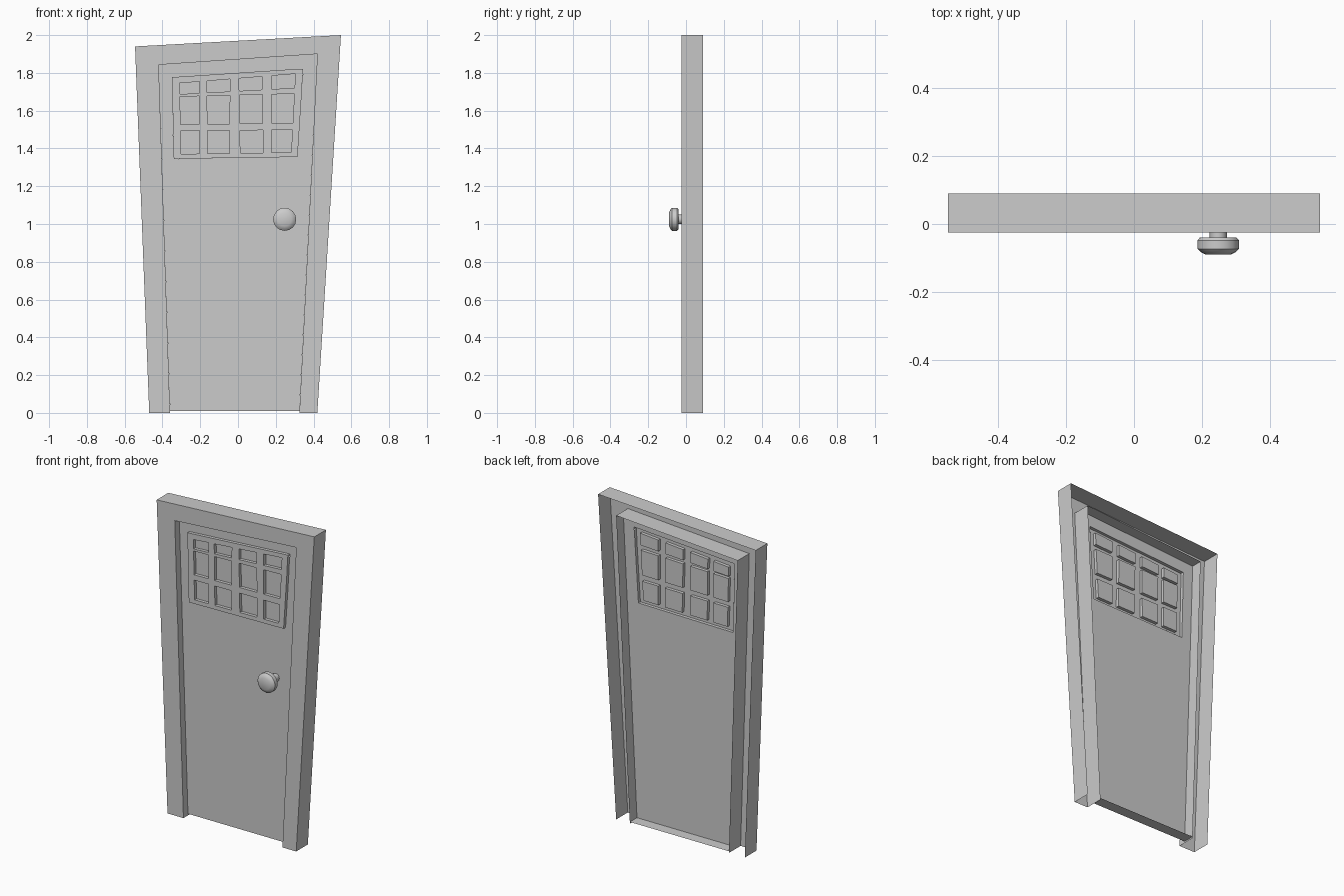
import bpy, bmesh, math
from mathutils import Vector

if "Cube" in bpy.data.objects:
    bpy.data.objects.remove(bpy.data.objects["Cube"])

FRONT, BACK, SHEET, PANEL = -0.025, 0.09, 0.02, 0.0


def finish(name, bm):
    me = bpy.data.meshes.new(name)
    bm.to_mesh(me)
    bm.free()
    ob = bpy.data.objects.new(name, me)
    bpy.context.collection.objects.link(ob)
    return ob


def row(bm, pts, y):
    return [bm.verts.new((x, y, z)) for x, z in pts]


def bridge(bm, a, b, closed=False):
    n = len(a)
    for i in range(n if closed else n - 1):
        j = (i + 1) % n
        bm.faces.new((a[i], a[j], b[j], b[i]))


# crooked door frame: outer wall, front face and inner wall, open at the back
outer = [(-0.47, 0), (-0.545, 1.94), (0.545, 2.0), (0.42, 0)]
inner = [(-0.36, 0), (-0.42, 1.843), (0.42, 1.9), (0.325, 0)]
bm = bmesh.new()
rows = [row(bm, outer, BACK), row(bm, outer, FRONT),
        row(bm, inner, FRONT), row(bm, inner, BACK)]
for a, b in zip(rows, rows[1:]):
    bridge(bm, a, b)
finish("door_frame", bm)

# door sheet around the window panel, with a bottom lip running backwards
slab = [(-0.36, 0.01), (-0.42, 1.843), (0.42, 1.9), (0.325, 0.01)]
panel = [(-0.34, 1.345), (-0.35, 1.777), (0.345, 1.822), (0.315, 1.355)]
bm = bmesh.new()
a = row(bm, slab, SHEET)
bridge(bm, a, row(bm, panel, SHEET), closed=True)
lip = row(bm, [slab[0], slab[3]], BACK)
bm.faces.new((a[0], a[3], lip[1], lip[0]))
finish("door_sheet", bm)

# raised window panel: columns (x at top, x at bottom), rows (z at left, z at right)
cols = [(-0.35, -0.34), (-0.31, -0.30), (-0.205, -0.203), (-0.165, -0.16),
        (-0.043, -0.045), (0.005, 0.013), (0.127, 0.133), (0.178, 0.178),
        (0.305, 0.28), (0.345, 0.315)]
lines = [(1.777, 1.822), (1.742, 1.797), (1.685, 1.722), (1.673, 1.69),
         (1.526, 1.536), (1.493, 1.498), (1.37, 1.38), (1.345, 1.355)]
bm = bmesh.new()
grid = []
for j, (zl, zr) in enumerate(lines):
    t = (1.8 - (zl + zr) / 2) / 0.45
    pts = []
    for i, (xt, xb) in enumerate(cols):
        x = xt + (xb - xt) * t if 0 < j < 7 else (xt, xb)[j == 7]
        pts.append((x, zl + (zr - zl) * (x + 0.35) / 0.68))
    if j in (0, 7):
        pts[0], pts[-1] = (panel[1], panel[2]) if j == 0 else (panel[0], panel[3])
    grid.append(row(bm, pts, PANEL))
panes = []
for j in range(7):
    for i in range(9):
        f = bm.faces.new((grid[j][i], grid[j + 1][i], grid[j + 1][i + 1], grid[j][i + 1]))
        if i % 2 and j % 2:
            panes.append(f)
# side walls back to the door sheet
border = [e for e in bm.edges if e.is_boundary]
ext = bmesh.ops.extrude_edge_only(bm, edges=border)["geom"]
for v in ext:
    if isinstance(v, bmesh.types.BMVert):
        v.co.y = SHEET
# recessed panes, each with its own reveal walls
for f in panes:
    new = bmesh.ops.extrude_discrete_faces(bm, faces=[f])["faces"][0]
    for v in new.verts:
        v.co.y = SHEET
bmesh.ops.dissolve_limit(bm, angle_limit=0.001, verts=[], edges=[])
finish("window_panel", bm)

# door knob: lathed profile (radius, y)
profile = [(0.025, SHEET), (0.025, -0.04), (0.054, -0.04), (0.061, -0.048),
           (0.061, -0.073), (0.052, -0.082), (0.036, -0.09)]
bm = bmesh.new()
N = 16
prev = None
for r, y in profile:
    ring = row(bm, [(0.247 + r * math.cos(2 * math.pi * k / N),
                     1.025 + r * math.sin(2 * math.pi * k / N)) for k in range(N)], y)
    if prev:
        bridge(bm, prev, ring, closed=True)
    prev = ring
bm.faces.new(prev)
bmesh.ops.recalc_face_normals(bm, faces=bm.faces[:])
knob = finish("door_knob", bm)
knob.select_set(True)
bpy.context.view_layer.objects.active = knob
bpy.ops.object.shade_smooth_by_angle(angle=math.radians(35))
